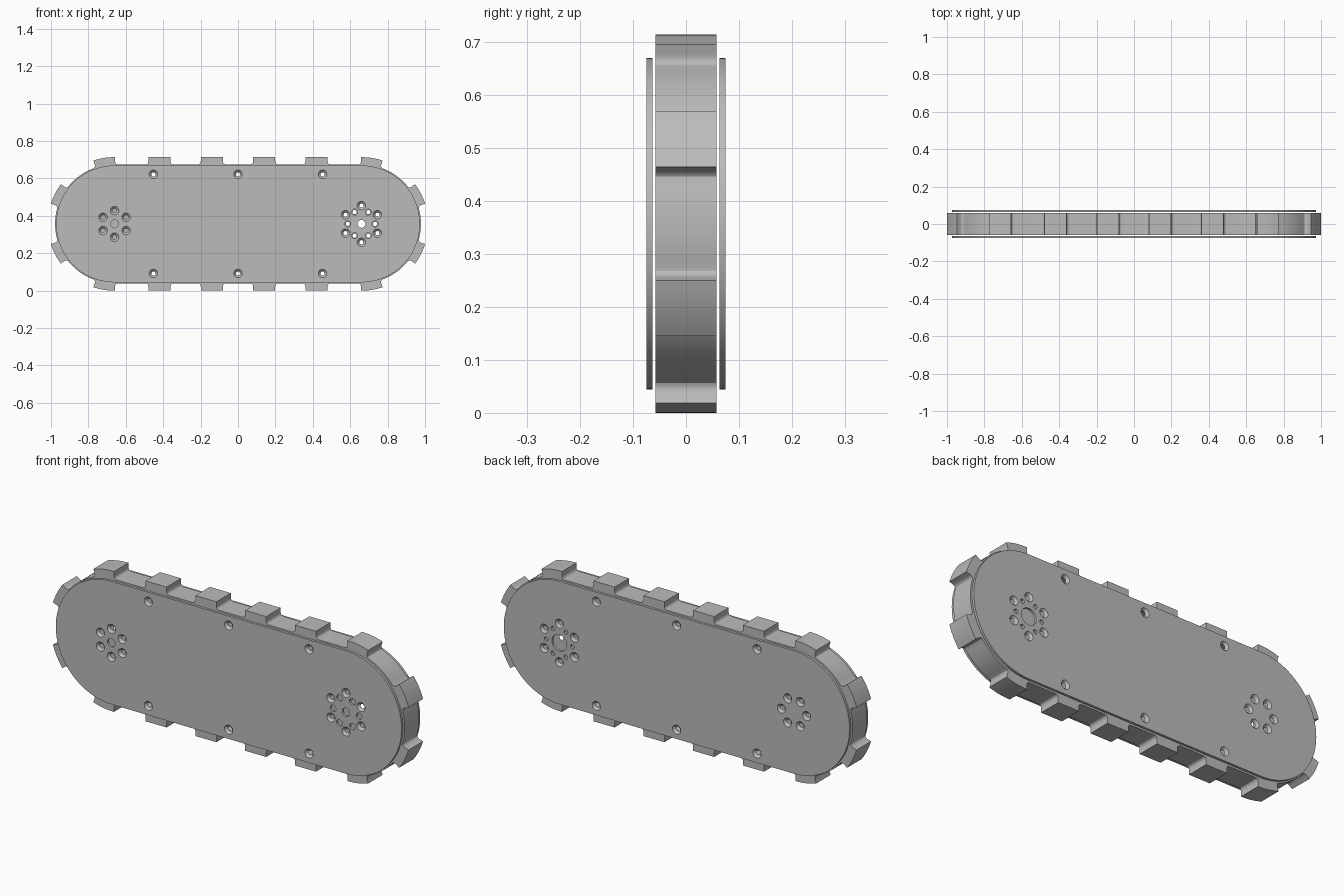
import bpy, bmesh
from math import pi, sin, cos, radians
from mathutils import Matrix

if "Cube" in bpy.data.objects:
    bpy.data.objects.remove(bpy.data.objects["Cube"], do_unlink=True)

AXLE = 0.66        # half distance between the wheel axles
MID = 0.357        # height of the axles, also the radius over the cleats
BASE = 0.318       # radius of the belt between cleats
PLATE_R = 0.3125
PLATE_T = 0.012
PLATE_Y = 0.069

grey = bpy.data.materials.new("grey metal")
grey.use_nodes = True
grey.diffuse_color = (0.5, 0.5, 0.5, 1)
grey.node_tree.nodes["Principled BSDF"].inputs["Base Color"].default_value = (0.5, 0.5, 0.5, 1)


def extruded(name, outlines, depth):
    """Filled flat outlines (inner ones become holes), made thick."""
    curve = bpy.data.curves.new(name, "CURVE")
    curve.dimensions = "2D"
    curve.fill_mode = "BOTH"
    curve.extrude = depth / 2
    for pts in outlines:
        spline = curve.splines.new("POLY")
        spline.points.add(len(pts) - 1)
        for p, (x, y) in zip(spline.points, pts):
            p.co = (x, y, 0, 1)
        spline.use_cyclic_u = True
    temp = bpy.data.objects.new(name + "_curve", curve)
    bpy.context.collection.objects.link(temp)
    mesh = bpy.data.meshes.new_from_object(temp.evaluated_get(bpy.context.evaluated_depsgraph_get()))
    bpy.data.objects.remove(temp)
    bm = bmesh.new()
    bm.from_mesh(mesh)
    bmesh.ops.remove_doubles(bm, verts=bm.verts, dist=0.0001)
    bmesh.ops.recalc_face_normals(bm, faces=bm.faces)
    bm.to_mesh(mesh)
    bm.free()
    mesh.name = name
    mesh.materials.clear()
    mesh.materials.append(grey)
    obj = bpy.data.objects.new(name, mesh)
    bpy.context.collection.objects.link(obj)
    return obj


def finish(obj, y):
    """Stand the part upright and smooth its round faces."""
    obj.data.transform(Matrix.Translation((0, y, MID)) @ Matrix.Rotation(pi / 2, 4, "X"))
    bpy.ops.object.select_all(action="DESELECT")
    obj.select_set(True)
    bpy.context.view_layer.objects.active = obj
    bpy.ops.object.shade_smooth_by_angle(angle=radians(30))


def stadium(r, steps=48):
    half = [(AXLE + r * cos(a), r * sin(a))
            for a in (pi * i / steps - pi / 2 for i in range(steps + 1))]
    return half + [(-x, -y) for x, y in half]


# Belt with cleats: bottom run and right end, then the same turned half round
def belt_point(s, r):
    """s runs along the bottom from the left axle and then round the right end."""
    if s < 2 * AXLE:
        return (s - AXLE, -r)
    a = (s - 2 * AXLE) / MID - pi / 2
    return (AXLE + r * cos(a), r * sin(a))


flank = [(-0.074, BASE), (-0.067, 0.3195), (-0.062, 0.324), (-0.0595, 0.331), (-0.059, 0.338)]
top = [(-0.059 + 0.118 * i / 8, MID) for i in range(9)]
cleat = flank + top + [(-s, r) for s, r in reversed(flank)]
centres = [AXLE + x for x in (-0.42, -0.14, 0.14, 0.42)]
centres += [2 * AXLE + MID * radians(a) for a in (9, 63, 117, 171)]
half = []
for i, c in enumerate(centres):
    half += [belt_point(c + s, r) for s, r in cleat]
    if i + 1 < len(centres):
        start, end = c + 0.074, centres[i + 1] - 0.074
        half += [belt_point(start + (end - start) * k / 12, BASE) for k in range(1, 12)]
outer = half + [(-x, -y) for x, y in half]
belt = extruded("track_belt", [outer, stadium(0.285)], 0.116)
finish(belt, 0)


# Side plates with countersunk and plain holes
def ring(cx, radius, first):
    return [(cx + radius * cos(radians(first + 60 * i)), radius * sin(radians(first + 60 * i)))
            for i in range(6)]


bolts = [(x, z) for x in (-0.452, 0, 0.452) for z in (-0.265, 0.265)]


def side_plate(name, side, countersunk, plain):
    plate = extruded(name, [stadium(PLATE_R)], PLATE_T)
    bm = bmesh.new()
    holes = [(p, 0.011, 0.023) for p in countersunk] + [(p, r, r) for p, r in plain]
    for (x, y), inner, wide in holes:
        extra = (wide - inner) / 4
        radii = (inner - extra, wide + extra)[::side]
        bmesh.ops.create_cone(bm, cap_ends=True, segments=24, radius1=radii[0], radius2=radii[1],
                              depth=PLATE_T * 1.5, matrix=Matrix.Translation((x, y, 0)))
    mesh = bpy.data.meshes.new("hole_cutter")
    bm.to_mesh(mesh)
    bm.free()
    cutter = bpy.data.objects.new("hole_cutter", mesh)
    cutter.hide_render = True
    bpy.context.collection.objects.link(cutter)
    mod = plate.modifiers.new("holes", "BOOLEAN")
    mod.operation = "DIFFERENCE"
    mod.solver = "EXACT"
    mod.object = cutter
    bpy.context.view_layer.objects.active = plate
    bpy.ops.object.modifier_apply(modifier=mod.name)
    bpy.data.objects.remove(cutter)
    finish(plate, -side * PLATE_Y)


drive_ring = ring(AXLE, 0.098, 30)
inner_ring = ring(AXLE, 0.073, 0)
side_plate("front_plate", 1, bolts + drive_ring + ring(-AXLE, 0.071, 30),
           [(p, 0.016) for p in inner_ring] + [((AXLE, 0), 0.021), ((-AXLE, 0), 0.021)])
side_plate("back_plate", -1, bolts + drive_ring + ring(-AXLE, 0.071, 0),
           [(p, 0.011) for p in inner_ring] + [((AXLE, 0), 0.042)])
